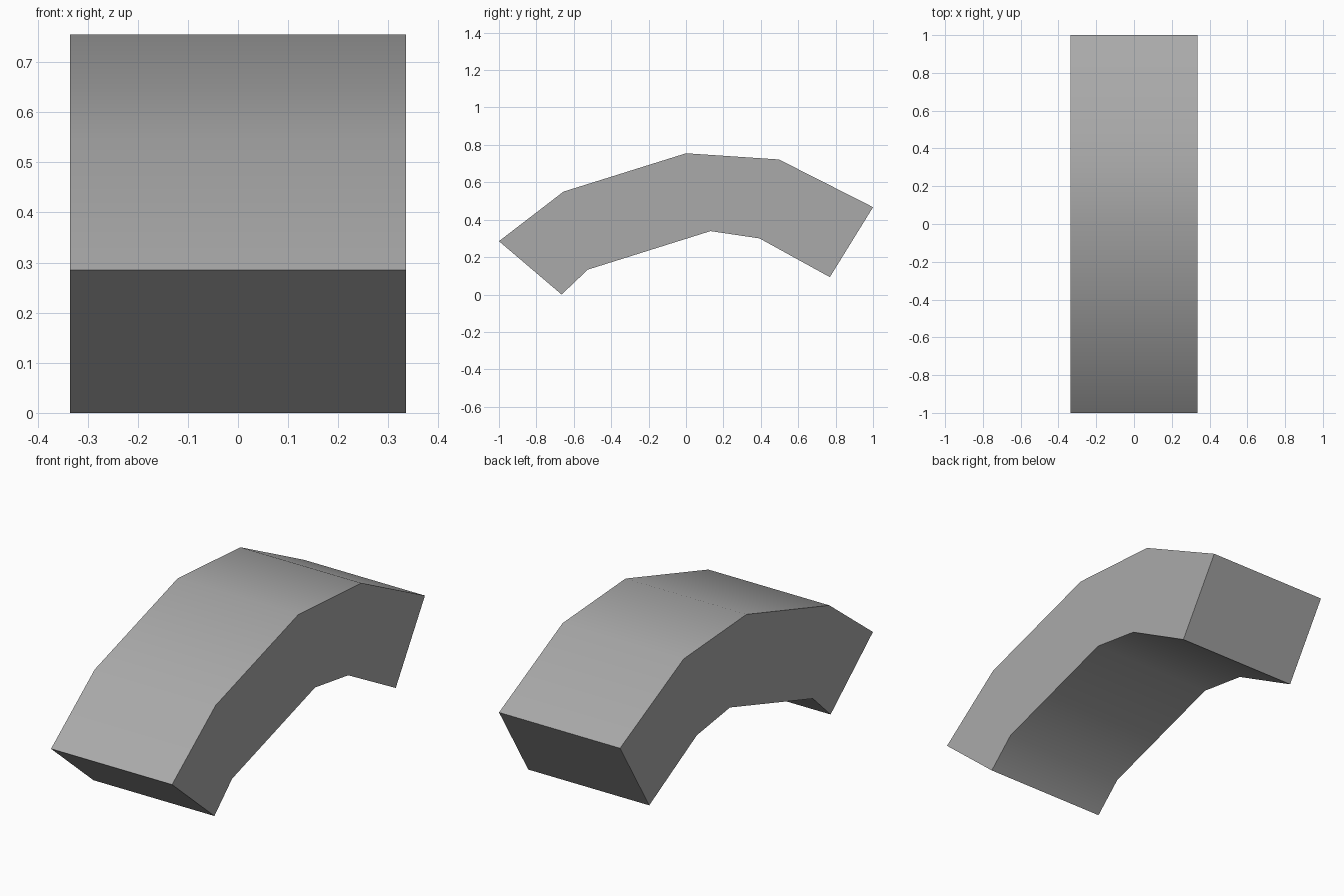
import bpy
import bmesh
import math

cube = bpy.data.objects.get("Cube")
if cube:
    bpy.data.objects.remove(cube, do_unlink=True)

HALF_WIDTH = 0.335

# Single grey material
grey = bpy.data.materials.new("grey")
colour = (0.40, 0.40, 0.40, 1.0)
grey.diffuse_color = colour
grey.use_nodes = True
grey.node_tree.nodes["Principled BSDF"].inputs["Base Color"].default_value = colour

# Side outline (y, z) as matching outer and inner stations, front to back
outer = [(-1.0, 0.285), (-0.655, 0.55), (0.0, 0.755), (0.497, 0.722), (1.0, 0.467)]
inner = [(-0.665, 0.0), (-0.525, 0.133), (0.131, 0.339), (0.393, 0.30), (0.769, 0.093)]

# Sweep a rectangular section along the stations
bm = bmesh.new()
rings = []
for (yo, zo), (yi, zi) in zip(outer, inner):
    corners = [(-HALF_WIDTH, yo, zo), (HALF_WIDTH, yo, zo),
               (HALF_WIDTH, yi, zi), (-HALF_WIDTH, yi, zi)]
    rings.append([bm.verts.new(c) for c in corners])
for a, b in zip(rings, rings[1:]):
    for i in range(4):
        j = (i + 1) % 4
        bm.faces.new((a[i], a[j], b[j], b[i]))
bm.faces.new(rings[0])
bm.faces.new(rings[-1])
bmesh.ops.recalc_face_normals(bm, faces=bm.faces)

mesh = bpy.data.meshes.new("curved_block")
bm.to_mesh(mesh)
bm.free()
mesh.materials.append(grey)
block = bpy.data.objects.new("curved_block", mesh)
bpy.context.collection.objects.link(block)

# Smooth along the bend, sharp at the sides and ends
bpy.ops.object.select_all(action='DESELECT')
block.select_set(True)
bpy.context.view_layer.objects.active = block
bpy.ops.object.shade_smooth_by_angle(angle=math.radians(35))
